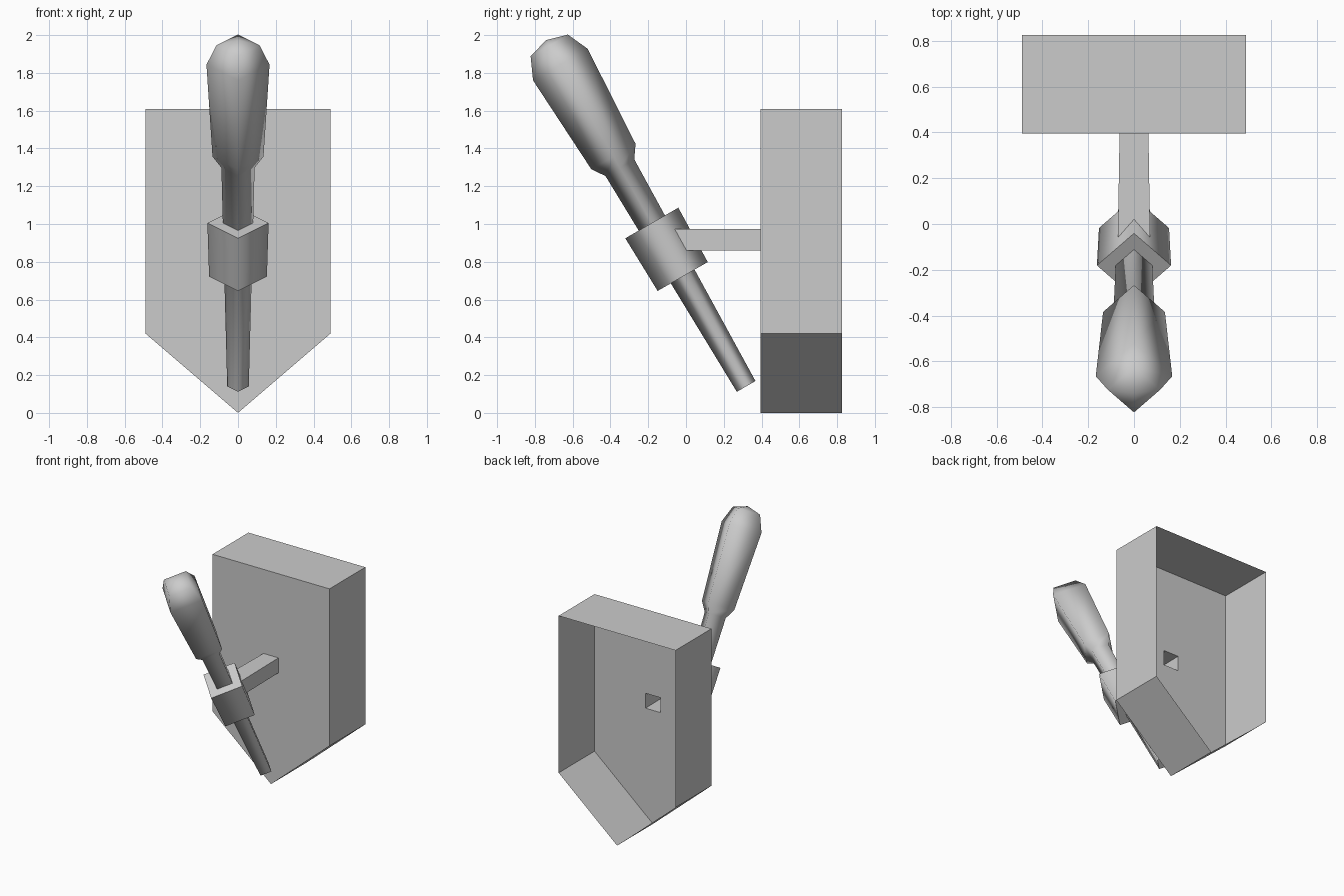
import bpy
import bmesh
from math import radians
from mathutils import Matrix

if "Cube" in bpy.data.objects:
    bpy.data.objects.remove(bpy.data.objects["Cube"])


def make_object(name, bm):
    mesh = bpy.data.meshes.new(name)
    bm.to_mesh(mesh)
    bm.free()
    obj = bpy.data.objects.new(name, mesh)
    bpy.context.collection.objects.link(obj)
    return obj


def ring_xz(bm, pts, y):
    return [bm.verts.new((x, y, z)) for x, z in pts]


def walls(bm, a, b, smooth=False):
    # side faces between ring a and ring b
    n = len(a)
    for i in range(n):
        j = (i + 1) % n
        bm.faces.new((a[j], a[i], b[i], b[j])).smooth = smooth


# Torch parts: four-sided lathe along an axis tilted 30 degrees towards -y
TILT = Matrix.Translation((0, -0.1, 0.865)) @ Matrix.Rotation(radians(30), 4, 'X')


def diamond_lathe(name, profile):
    bm = bmesh.new()
    rings = []
    for r, s in profile:
        if r == 0:
            rings.append([bm.verts.new((0, 0, s))])
        else:
            rings.append([bm.verts.new((x * r, y * r, s))
                          for x, y in ((1, 0), (0, 1), (-1, 0), (0, -1))])
    for lo, hi in zip(rings, rings[1:]):
        if len(hi) == 1:
            for i in range(4):
                bm.faces.new((lo[i], lo[(i + 1) % 4], hi[0])).smooth = True
        else:
            walls(bm, hi, lo, True)
    caps = [bm.faces.new(rings[0][::-1])]
    if len(rings[-1]) == 4:
        caps.append(bm.faces.new(rings[-1]))
    # crisp rims around flat end caps, smooth sides
    for f in caps:
        for e in f.edges:
            e.smooth = False
    bm.transform(TILT)
    bmesh.ops.recalc_face_normals(bm, faces=bm.faces[:])
    return make_object(name, bm)


diamond_lathe("torch", [(0.057, -0.837), (0.088, 0.50), (0.135, 0.568),
                        (0.167, 1.13), (0.114, 1.248), (0, 1.28)])
diamond_lathe("holder_collar", [(0.153, -0.165), (0.162, 0.162)])

# Wall plate: pointed shell, open at the back, with a hole for the arm
FRONT, BACK = 0.395, 0.825
outer = [(-0.49, 0.42), (0, 0), (0.49, 0.42), (0.49, 1.61), (-0.49, 1.61)]
hole = [(-0.063, 0.86), (0.063, 0.86), (0.063, 0.973), (-0.063, 0.973)]
bm = bmesh.new()
o = ring_xz(bm, outer, FRONT)
h = ring_xz(bm, hole, FRONT)
for f in ((o[4], h[3], h[2], o[3]), (o[3], h[2], h[1], o[2]),
          (o[2], h[1], o[1]), (o[1], h[1], h[0]),
          (o[1], h[0], o[0]), (o[0], h[0], h[3], o[4])):
    bm.faces.new(f)
walls(bm, o, ring_xz(bm, outer, BACK))
make_object("wall_plate", bm)

# Hollow arm joining plate and collar
bm = bmesh.new()
tip = ring_xz(bm, [(x * 1.12, z) for x, z in hole], -0.06)
walls(bm, tip, ring_xz(bm, hole, FRONT))
bm.faces.new(tip)
make_object("support_arm", bm)
